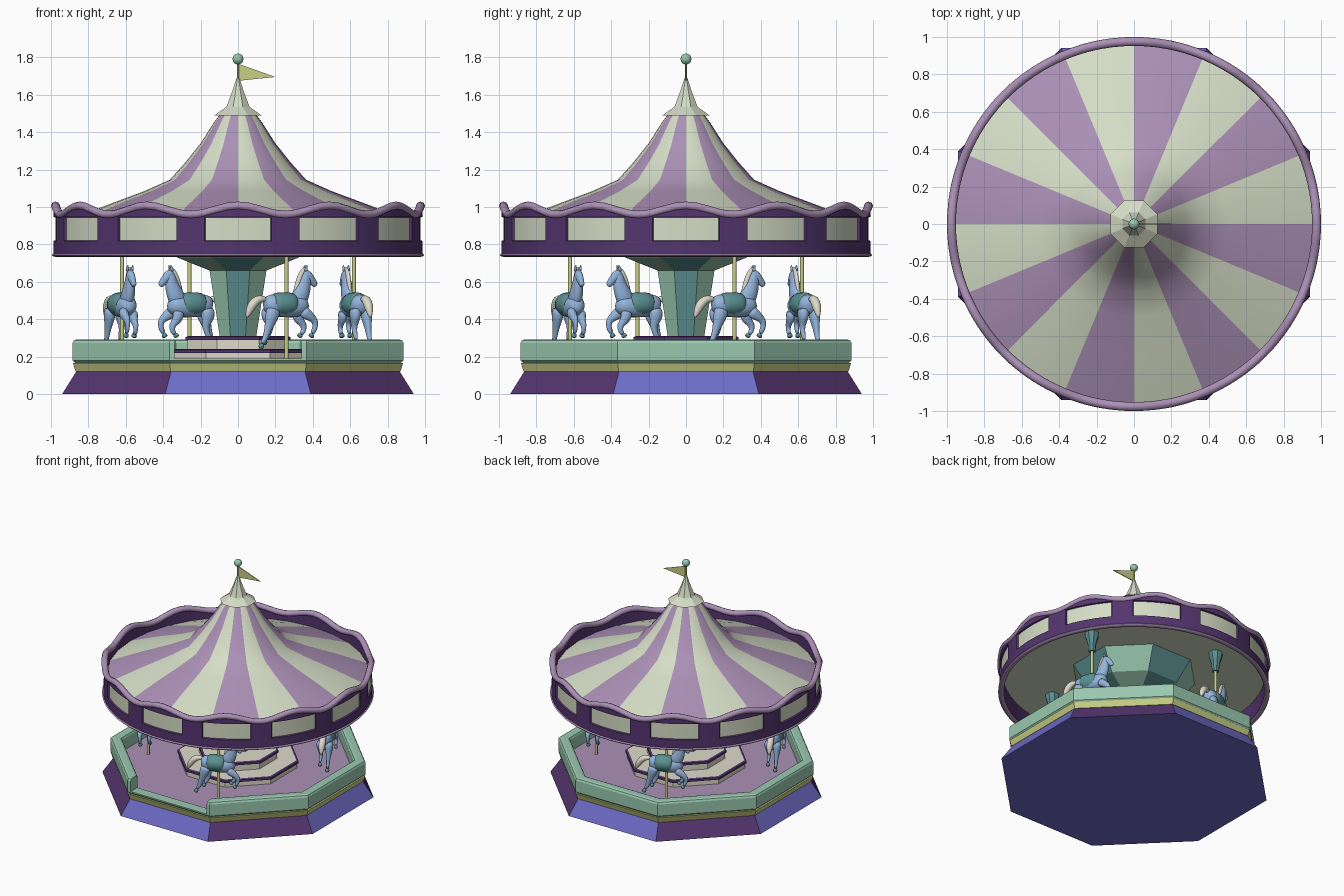
import bpy, bmesh, math
from mathutils import Vector, Matrix

if "Cube" in bpy.data.objects:
    bpy.data.objects.remove(bpy.data.objects["Cube"])

# colours
def mat(name, hexa):
    m = bpy.data.materials.new(name)
    c = [int(hexa[i:i + 2], 16) / 255 for i in (0, 2, 4)]
    m.diffuse_color = [v / 12.92 if v < .04045 else ((v + .055) / 1.055) ** 2.4 for v in c] + [1]
    m.use_nodes = True
    m.node_tree.nodes["Principled BSDF"].inputs["Base Color"].default_value = m.diffuse_color
    return m

PURPLE = mat("dark purple", "54356F")
BLUE = mat("violet blue", "6E6CC6")
YELLOW = mat("yellow green", "C8CF86")
MINT = mat("mint", "9AC9B0")
MAUVE = mat("mauve", "AB90B6")
CREAM = mat("cream", "D5DDC6")
TEAL = mat("teal", "5C9092")
SKY = mat("horse blue", "94B4DB")
IVORY = mat("ivory", "DEDACB")

def finish(bm, name, mats, smooth=None):
    me = bpy.data.meshes.new(name)
    bmesh.ops.recalc_face_normals(bm, faces=bm.faces)
    bm.to_mesh(me)
    bm.free()
    for m in mats:
        me.materials.append(m)
    if smooth:
        me.shade_smooth()
        me.set_sharp_from_angle(angle=math.radians(smooth))
    ob = bpy.data.objects.new(name, me)
    bpy.context.collection.objects.link(ob)
    return ob

# turned shape; profile may depend on the angle; rule(segment, row) gives the material
def lathe_bm(prof, angles, rule=None, closed=False, k=1.0):
    bm = bmesh.new()
    rings = []
    for a in angles:
        p = prof(a) if callable(prof) else prof
        rings.append([bm.verts.new((r * k * math.cos(a), r * k * math.sin(a), z)) for r, z in p])
    n, m = len(rings), len(rings[0])
    for i in range(n):
        A, B = rings[i], rings[(i + 1) % n]
        for j in range(m if closed else m - 1):
            f = bm.faces.new((A[j], B[j], B[(j + 1) % m], A[(j + 1) % m]))
            f.material_index = rule(i, j) if rule else 0
    bmesh.ops.remove_doubles(bm, verts=bm.verts, dist=1e-5)
    return bm

def lathe(name, prof, n, mats, rule=None, closed=False, smooth=None):
    # octagons are given by their flat-side distance, with a flat side to the front
    rot, k = (math.pi / 8, 1 / math.cos(math.pi / 8)) if n == 8 else (0, 1)
    angles = [rot + 2 * math.pi * i / n for i in range(n)]
    return finish(lathe_bm(prof, angles, rule, closed, k), name, mats, smooth)

# base
lathe("base_skirt", [(0, 0), (.94, 0), (.865, .12), (0, .12)], 8, [BLUE, PURPLE],
      lambda i, j: 1 if j == 1 and i % 2 == 0 else 0)
lathe("base_band", [(.8, .12), (.868, .12), (.883, .166), (.8, .166)], 8, [YELLOW])
lathe("floor", [(0, .165), (.82, .165), (.82, .18), (0, .18)], 8, [MAUVE])
wall = lathe("low_wall", [(.868, .165), (.885, .18), (.885, .272), (.878, .286), (.865, .292),
                          (.825, .292), (.81, .286), (.803, .272), (.803, .165)], 8, [MINT], closed=True)

# entrance cut in the front wall
bm = bmesh.new()
bmesh.ops.create_cube(bm, size=1, matrix=Matrix.Translation((0, -.85, .34)) @ Matrix.Diagonal((.68, .4, .3, 1)))
cutter = finish(bm, "entrance_cutter", [MINT])
cutter.hide_render = True
cutter.hide_viewport = False
cutter.display_type = 'WIRE'
mod = wall.modifiers.new("entrance", 'BOOLEAN')
mod.operation = 'DIFFERENCE'
mod.object = cutter

# steps with dark trim
for name, r, z0, z1 in (("lower_step", .42, .18, .24), ("upper_step", .28, .24, .31)):
    lathe(name, [(r - .01, z0), (r - .01, z1 - .022), (r, z1 - .022), (r, z1 - .005), (r - .015, z1), (0, z1)],
          8, [IVORY, PURPLE], lambda i, j: 1 if j in (1, 2, 3) else 0)

# centre column with flared top
lathe("centre_column", [(.098, .31), (.152, .66), (.325, .73), (.43, .89)], 8, [MINT, TEAL],
      lambda i, j: i % 2)

# roof: striped tent over a flat ceiling
def roof_stripes(i, j):
    return (i // 2) % 2
lathe("roof", [(.96, .905), (.72, 1.003), (.5, 1.085), (.365, 1.145), (.28, 1.24), (.2, 1.34), (.13, 1.45), (.07, 1.53)],
      32, [CREAM, MAUVE], roof_stripes, smooth=40)
lathe("ceiling", [(0, .89), (.965, .89)], 48, [CREAM])

# scalloped canopy band with twelve windows
def top_z(a):
    return .983 + .024 * math.cos(12 * a)
cols = (-15, -12.5, -10.5, -7, -3.5, 0, 3.5, 7, 10.5, 12.5)
angles = [math.radians(30 * s + c) for s in range(12) for c in cols]
def band_profile(a):
    t = top_z(a)
    return [(.987, .742), (.987, .818), (.987, .947), (.987, t), (.96, t), (.96, .742)]
bm = lathe_bm(band_profile, angles, lambda i, j: 1 if j == 1 and 2 <= i % 10 <= 7 else 0, closed=True)
bmesh.ops.recalc_face_normals(bm, faces=bm.faces)
panes = [f for f in bm.faces if f.material_index == 1]
for f in bmesh.ops.inset_region(bm, faces=panes, thickness=.004, depth=-.012, use_even_offset=True)["faces"]:
    f.material_index = 0
finish(bm, "canopy_band", [PURPLE, CREAM], 30)

# rounded trims on the band
def trim(name, r, zf, tr, tz):
    def prof(a):
        return [(r + tr * math.cos(q * math.pi / 4), zf(a) + tz * math.sin(q * math.pi / 4)) for q in range(8)]
    finish(lathe_bm(prof, angles, closed=True), name, [MAUVE], 60)
trim("top_trim", .976, top_z, .024, .022)
trim("bottom_trim", .974, lambda a: .744, .021, .011)

# roof cap, finial and flag
lathe("roof_cap", [(0, 1.49), (.125, 1.49), (.062, 1.535), (.03, 1.62), (.008, 1.69), (0, 1.69)], 8, [CREAM])
lathe("flag_pole", [(.006, 1.67), (.006, 1.78)], 8, [YELLOW])
bm = bmesh.new()
bmesh.ops.create_uvsphere(bm, u_segments=16, v_segments=10, radius=.029, matrix=Matrix.Translation((0, 0, 1.791)))
finish(bm, "finial_ball", [MINT], 60)
bm = bmesh.new()
tri = [(.004, 1.765), (.2, 1.695), (.004, 1.675)]
front = [bm.verts.new((x, -.003, z)) for x, z in tri]
back = [bm.verts.new((x, .003, z)) for x, z in tri]
bm.faces.new(front)
bm.faces.new(back[::-1])
for i in range(3):
    bm.faces.new((front[i], back[i], back[(i + 1) % 3], front[(i + 1) % 3]))
finish(bm, "flag", [YELLOW])

# horse made of swept tubes: points are (x, z, radius), y is the side offset
hb = bmesh.new()
def tube(pts, m, y=0, wide=1.0, n=10):
    rings = []
    P = [Vector((x, y, z)) for x, z, r in pts]
    for i, (x, z, r) in enumerate(pts):
        t = (P[min(i + 1, len(P) - 1)] - P[max(i - 1, 0)]).normalized()
        up = t.cross(Vector((0, 1, 0)))
        r *= 1.06
        rings.append([hb.verts.new(P[i] + up * r * math.sin(2 * math.pi * q / n)
                      + Vector((0, r * wide * math.cos(2 * math.pi * q / n), 0))) for q in range(n)])
    faces = [hb.faces.new(rings[0]), hb.faces.new(rings[-1][::-1])]
    for A, B in zip(rings, rings[1:]):
        faces += [hb.faces.new((A[q], B[q], B[(q + 1) % n], A[(q + 1) % n])) for q in range(n)]
    for f in faces:
        f.material_index = m

tube([(-.13, .475, .025), (-.115, .478, .05), (-.07, .475, .062), (0, .468, .058), (.06, .467, .06),
      (.1, .48, .052), (.122, .488, .025)], 0, wide=.9)                                      # body
tube([(.05, .47, .055), (.09, .54, .046), (.108, .6, .034), (.113, .64, .027), (.116, .66, .014)], 0, wide=.75)  # neck
tube([(.095, .655, .018), (.12, .638, .029), (.147, .607, .021), (.165, .585, .018), (.172, .577, .01)], 0, wide=.8)  # head
for s in (-1, 1):
    tube([(.105, .655, .01), (.108, .67, .009), (.115, .692, .002)], 0, y=.014 * s, n=6)     # ears
tube([(-.085, .482, .035), (-.08, .482, .062), (-.015, .479, .065), (.048, .482, .062), (.053, .482, .035)], 1)  # saddle
tube([(.045, .53, .012), (.066, .585, .017), (.08, .63, .017), (.098, .665, .013), (.118, .675, .008)], 2, wide=.7)  # mane
tube([(-.11, .5, .012), (-.15, .515, .021), (-.19, .492, .027), (-.215, .45, .022), (-.232, .405, .006)], 2)  # tail
for s, dx, dz in ((-1, 0, 0), (1, .045, .02)):
    y = .032 * s
    tube([(-.085, .465, .045), (-.1, .405, .036), (-.12 + dx, .35 + dz, .02), (-.135 + dx, .3 + dz, .015),
          (-.155 + dx, .268 + dz, .014)], 0, y=y, wide=.8)                                   # hind leg
    tube([(-.15 + dx, .272 + dz, .014), (-.168 + dx, .242 + dz, .019)], 1, y=y)              # hind hoof
    f = dx * .9
    tube([(.075, .45, .038), (.12 - f, .415 - dz, .026), (.158 - f, .39 - dz, .018), (.152 - f, .35 - dz, .014),
          (.135 - f, .322, .014)], 0, y=y, wide=.8)                                          # front leg
    tube([(.138 - f, .325, .014), (.125 - f, .3, .018)], 1, y=y)                             # front hoof
horse = finish(hb, "horse", [SKY, TEAL, IVORY], 180)

# four horses with poles and pole sockets, riding round the column
for i in range(4):
    a = math.radians(-67.3 + 90 * i)
    place = Matrix.Translation((.672 * math.cos(a), .672 * math.sin(a), 0))
    h = horse if i == 0 else bpy.data.objects.new("horse", horse.data)
    if i:
        bpy.context.collection.objects.link(h)
    h.matrix_world = place @ Matrix.Rotation(a + math.pi / 2, 4, 'Z')
    sub = h.modifiers.new("smooth", 'SUBSURF')
    sub.levels = sub.render_levels = 1
    pole = lathe("pole", [(.011, .18), (.011, .78)], 10, [YELLOW], smooth=60)
    socket = lathe("pole_socket", [(.011, .735), (.024, .735), (.03, .8), (.048, .865), (.048, .89)], 8, [TEAL])
    pole.matrix_world = socket.matrix_world = place
